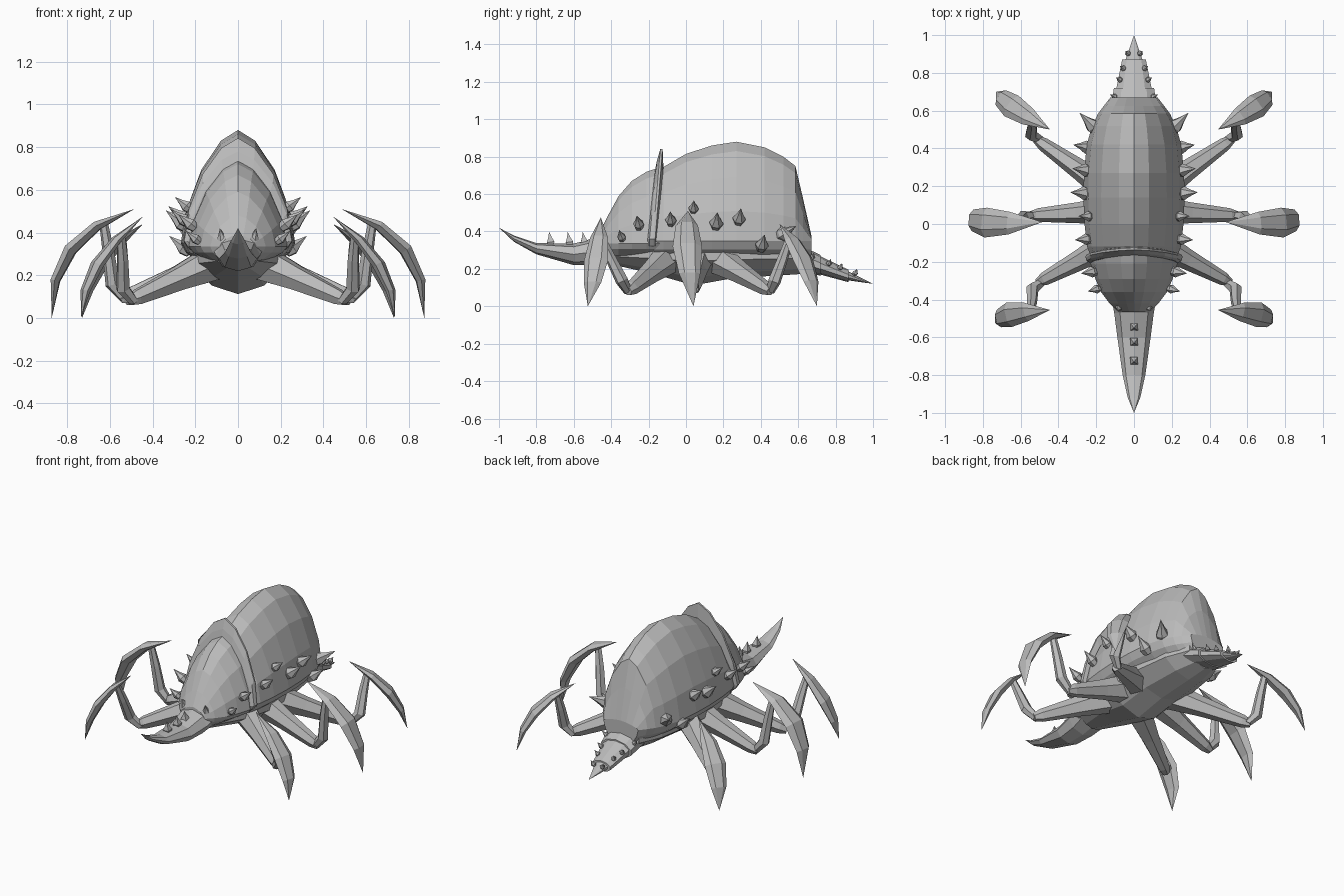
import bpy, bmesh, math
from mathutils import Vector

if "Cube" in bpy.data.objects:
    bpy.data.objects.remove(bpy.data.objects["Cube"])

grey = bpy.data.materials.new("shell_grey")
grey.diffuse_color = (0.5, 0.5, 0.5, 1)
grey.use_nodes = True
grey.node_tree.nodes["Principled BSDF"].inputs["Base Color"].default_value = grey.diffuse_color


def make_object(name, rings, mirror=False):
    """Skin equal-length vertex rings, close the ends, optionally mirror in x."""
    bm = bmesh.new()
    for s in ((1, -1) if mirror else (1,)):
        rows = [[bm.verts.new((s * p[0], p[1], p[2])) for p in r] for r in rings]
        n = len(rows[0])
        for a, b in zip(rows, rows[1:]):
            for i in range(n):
                j = (i + 1) % n
                bm.faces.new((a[i], a[j], b[j], b[i]))
        bm.faces.new(rows[0])
        bm.faces.new(rows[-1])
    bmesh.ops.remove_doubles(bm, verts=bm.verts, dist=0.0005)
    bmesh.ops.recalc_face_normals(bm, faces=bm.faces)
    me = bpy.data.meshes.new(name)
    bm.to_mesh(me)
    bm.free()
    me.materials.append(grey)
    bpy.context.collection.objects.link(bpy.data.objects.new(name, me))


def arch(y, w, bottom, mid, top, n=16, power=1.25, lean=0.0):
    """Arched cross-section across x; lean slides the top along y."""
    ring = []
    for i in range(n):
        a = math.pi / 2 + 2 * math.pi * i / n
        c, s = math.cos(a), math.sin(a)
        f = abs(s) ** power
        x = w * math.copysign(abs(c) ** power, c)
        ring.append((x, y + lean * f, mid + (top - mid) * f) if s > 0
                    else (x, y, mid - (mid - bottom) * f))
    return ring


def limb(name, pts, widths, flat, n=6):
    """Faceted limb along points; flat is thickness over width."""
    chord = pts[-1] - pts[0]
    side = Vector((chord.y, -chord.x, 0)).normalized()
    rings = []
    for k, (p, w) in enumerate(zip(pts, widths)):
        t = pts[min(k + 1, len(pts) - 1)] - pts[max(k - 1, 0)]
        up = side.cross(t).normalized() * flat
        rings.append([p + (side * math.cos(2 * math.pi * i / n)
                           + up * math.sin(2 * math.pi * i / n)) * w for i in range(n)])
    make_object(name, rings, mirror=True)


def spike(name, base, tip, r, mirror=True, n=6):
    """Thorn with a bulging waist and a pinched root."""
    b, d = Vector(base), Vector(tip) - Vector(base)
    u = d.orthogonal().normalized()
    v = d.normalized().cross(u)
    make_object(name, [[b + d * f + (u * math.cos(2 * math.pi * i / n)
                + v * math.sin(2 * math.pi * i / n)) * r * g for i in range(n)]
                for f, g in ((0, 0.7), (0.3, 1), (0.6, 0.5), (1, 0))], mirror)


# Abdomen shell: y, half width, top
make_object("abdomen", [arch(y, w, 0.2, 0.35, z) for y, w, z in (
    (-0.17, 0.23, 0.68), (-0.12, 0.248, 0.745), (0.0, 0.262, 0.815), (0.14, 0.268, 0.86),
    (0.27, 0.265, 0.88), (0.42, 0.25, 0.85), (0.52, 0.222, 0.80),
    (0.585, 0.19, 0.75), (0.625, 0.16, 0.58), (0.67, 0.125, 0.38))])

# Head shell
make_object("head", [arch(y, w, 0.24, 0.335, z) for y, w, z in (
    (-0.465, 0.085, 0.39), (-0.42, 0.13, 0.48), (-0.36, 0.175, 0.59),
    (-0.29, 0.205, 0.67), (-0.21, 0.23, 0.72), (-0.13, 0.235, 0.745))])

# Raised collar between head and abdomen
make_object("collar", [arch(y, w, 0.245, 0.36, z, lean=0.04) for y, w, z in (
    (-0.205, 0.235, 0.73), (-0.195, 0.252, 0.78), (-0.177, 0.256, 0.842),
    (-0.165, 0.255, 0.842), (-0.16, 0.235, 0.73))])

# Underside: y, half width, bottom
make_object("belly", [arch(y, w, z, 0.28, 0.36, n=10) for y, w, z in (
    (-0.38, 0.1, 0.22), (-0.18, 0.2, 0.175), (0.04, 0.235, 0.112),
    (0.25, 0.23, 0.15), (0.5, 0.19, 0.165), (0.65, 0.125, 0.175))])

# Nose horn, curving up to its point
make_object("horn", [arch(y, w, b, (b + t) / 2, t, n=8, power=1) for y, w, b, t in (
    (-0.38, 0.12, 0.235, 0.42), (-0.47, 0.105, 0.22, 0.37), (-0.6, 0.088, 0.22, 0.335),
    (-0.8, 0.06, 0.278, 0.338), (-0.92, 0.033, 0.345, 0.378), (-1.0, 0, 0.42, 0.42))])
for y in (-0.54, -0.62, -0.72):
    spike("horn_spike", (0, y, 0.32), (0, y - 0.012, 0.398), 0.028, False, 4)

# Overlapping tail segments: start y, end y, start and end half width
for y0, y1, w0, w1 in ((0.6, 0.72, 0.13, 0.112), (0.69, 0.87, 0.104, 0.066),
                       (0.84, 1.0, 0.058, 0)):
    rings = []
    for y, w in ((y0, w0), (y1, w1)):
        mid = 0.12 + 0.4 * (1 - y) ** 1.15
        rings.append(arch(y, w, mid - 0.45 * w, mid, mid + 0.55 * w, n=10, power=1))
    make_object("tail_segment", rings)
for y in (0.67, 0.76, 0.82, 0.9):
    x, z = 0.31 * (1 - y), 0.13 + 0.37 * (1 - y)
    spike("tail_spike", (x * 0.9, y, z), (x * 1.15 + 0.01, y + 0.015, z + 0.035), 0.016)

# Thorns on flanks and head: root position and radius, pointing out and up
for x, y, z, r in ((0.18, -0.34, 0.355, 0.024), (0.2, -0.25, 0.42, 0.03),
                   (0.23, -0.08, 0.44, 0.031), (0.22, 0.04, 0.505, 0.028),
                   (0.235, 0.16, 0.42, 0.038), (0.23, 0.28, 0.445, 0.036),
                   (0.225, 0.4, 0.305, 0.036)):
    spike("thorn", (x, y, z), (x + 2.7 * r, y + 0.05 * y, z + 2.2 * r), r)
spike("rear_thorn", (0.19, 0.49, 0.37), (0.29, 0.59, 0.43), 0.04)
spike("brow_thorn", (0.07, -0.42, 0.34), (0.085, -0.46, 0.42), 0.03)


# Legs: thigh, shin and curved blade built from a few joints
def leg(pair, hip, knee, top, bend, tip):
    hip, knee, top, bend, tip = map(Vector, (hip, knee, top, bend, tip))

    def along(t):
        return top * (1 - t) ** 2 + bend * 2 * t * (1 - t) + tip * t * t

    limb(pair + "_thigh", [hip.lerp(knee, t) for t in (0, 0.4, 0.9, 1)],
         (0.08, 0.056, 0.036, 0.022), 1.1)
    ankle = along(0.2)
    start = knee + Vector((-0.02, 0, 0))
    low = knee.lerp(ankle, 0.22) + Vector((0.02, 0, -0.01))
    elbow = knee.lerp(ankle, 0.65) + Vector((0.005, 0, -0.01))
    limb(pair + "_shin", [start, low, elbow, ankle], (0.024, 0.034, 0.028, 0.02), 1)
    k = 1.2 if pair == "middle" else 1
    limb(pair + "_blade", [along(t / 4) for t in range(5)],
         [w * k for w in (0, 0.05, 0.066, 0.048, 0)], 0.42)


leg("front", (0.12, -0.1, 0.255), (0.51, -0.31, 0.08),
    (0.445, -0.455, 0.475), (0.73, -0.47, 0.26), (0.735, -0.525, 0))
leg("middle", (0.12, 0.07, 0.25), (0.55, 0.045, 0.09),
    (0.485, 0.01, 0.51), (0.89, -0.01, 0.385), (0.872, 0.04, 0))
leg("rear", (0.12, 0.17, 0.255), (0.52, 0.45, 0.08),
    (0.445, 0.5, 0.44), (0.71, 0.65, 0.28), (0.73, 0.7, 0))
